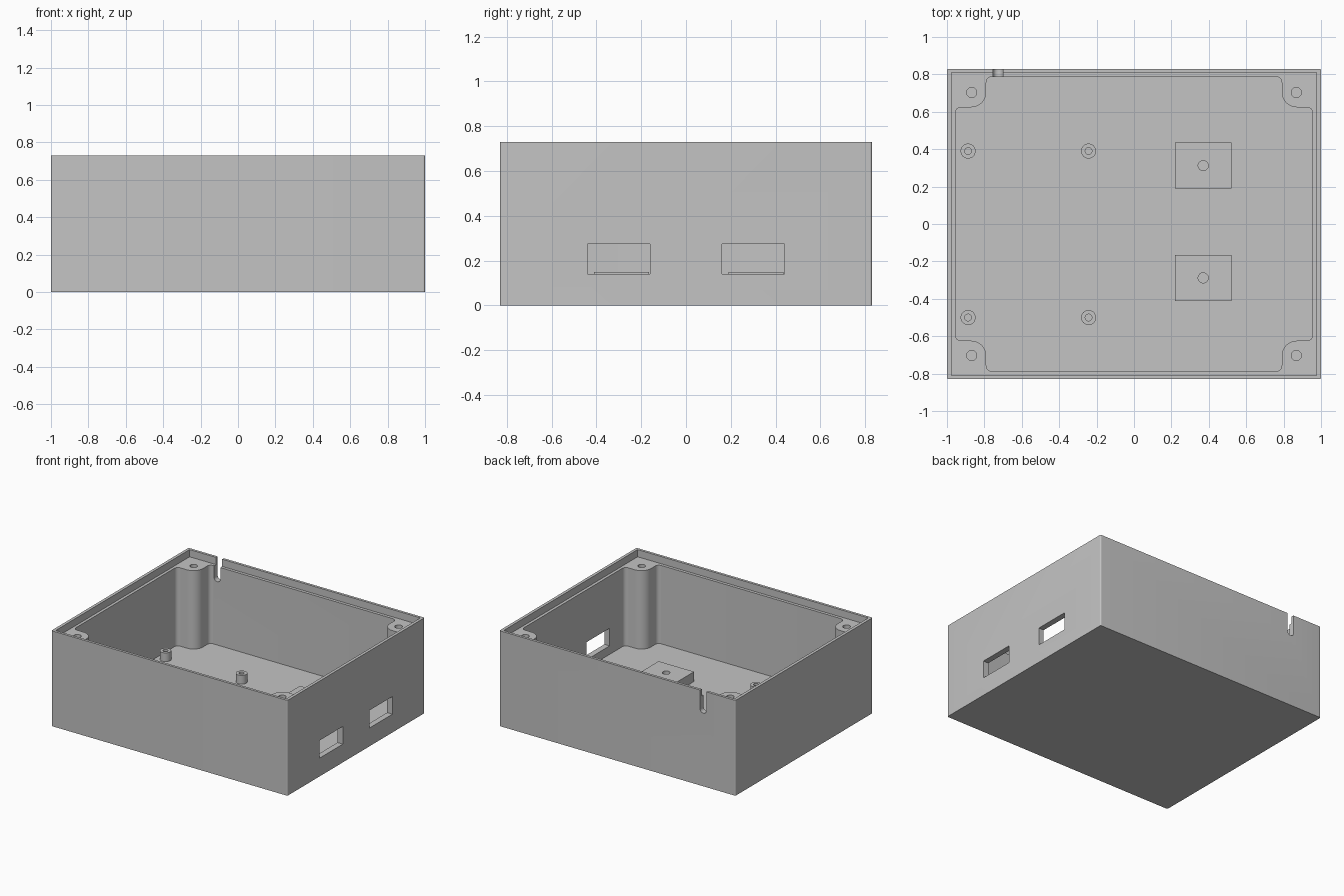
import bpy, bmesh, math
from mathutils import Vector

cube = bpy.data.objects.get("Cube")
if cube:
    bpy.data.objects.remove(cube, do_unlink=True)

grey = bpy.data.materials.new("grey plastic")
grey.use_nodes = True
grey.diffuse_color = (0.55, 0.55, 0.55, 1)
grey.node_tree.nodes["Principled BSDF"].inputs["Base Color"].default_value = (0.55, 0.55, 0.55, 1)

HEIGHT, FLOOR, LEDGE = 0.73, 0.075, 0.675


def rounded(corners, steps=8):
    """Round each (a, b, radius) corner of a right-angled outline."""
    out = []
    for i, (a, b, r) in enumerate(corners):
        p = Vector((a, b))
        if r == 0:
            out.append(p)
            continue
        u = (Vector(corners[i - 1][:2]) - p).normalized() * r
        v = (Vector(corners[(i + 1) % len(corners)][:2]) - p).normalized() * r
        for k in range(steps + 1):
            t = math.pi / 2 * k / steps
            out.append(p + u * (1 - math.sin(t)) + v * (1 - math.cos(t)))
    return out


def rectangle(a0, a1, b0, b1, r=0):
    return rounded([(a0, b0, r), (a1, b0, r), (a1, b1, r), (a0, b1, r)])


def circle(x, y, r, n=32):
    return [(x + r * math.cos(2 * math.pi * k / n), y + r * math.sin(2 * math.pi * k / n)) for k in range(n)]


def prism(name, outline, low, high, axis="z"):
    """Extrude an outline along an axis."""
    place = {"z": lambda a, b, h: (a, b, h),
             "y": lambda a, b, h: (a, h, b),
             "x": lambda a, b, h: (h, a, b)}[axis]
    bm = bmesh.new()
    face = bm.faces.new([bm.verts.new(place(a, b, low)) for a, b in outline])
    side = bmesh.ops.extrude_face_region(bm, geom=[face])
    shift = Vector(place(0, 0, high - low))
    bmesh.ops.translate(bm, vec=shift, verts=[g for g in side["geom"] if isinstance(g, bmesh.types.BMVert)])
    bmesh.ops.recalc_face_normals(bm, faces=bm.faces)
    mesh = bpy.data.meshes.new(name)
    bm.to_mesh(mesh)
    bm.free()
    mesh.materials.append(grey)
    obj = bpy.data.objects.new(name, mesh)
    bpy.context.collection.objects.link(obj)
    return obj


def finish(obj, cutters):
    """Subtract the cutters one by one, then shade."""
    bpy.ops.object.select_all(action="DESELECT")
    obj.select_set(True)
    bpy.context.view_layer.objects.active = obj
    for cutter in cutters:
        cutter.hide_render = True
        mod = obj.modifiers.new("cut", "BOOLEAN")
        mod.operation, mod.solver, mod.object = "DIFFERENCE", "EXACT", cutter
        bpy.ops.object.modifier_apply(modifier=mod.name)
        bpy.data.objects.remove(cutter, do_unlink=True)
    bpy.ops.object.shade_smooth_by_angle(angle=math.radians(35))


# Cavity outline: a rectangle with a rounded screw boss left standing in each corner
cavity = []
for sx, sy in ((1, 1), (-1, 1), (-1, -1), (1, -1)):
    corner = [(0.955 * sx, 0.624 * sy, 0.03), (0.79 * sx, 0.624 * sy, 0.08), (0.79 * sx, 0.787 * sy, 0.03)]
    cavity += corner if sx * sy > 0 else corner[::-1]

# Enclosure shell
shell = prism("enclosure_shell", rectangle(-1, 1, -0.83, 0.83, 0.01), 0, HEIGHT)
cuts = [prism("lid_recess_cutter", rectangle(-0.977, 0.977, -0.81, 0.81), LEDGE, 0.9),
        prism("cavity_cutter", rounded(cavity), FLOOR, 0.85)]

# Screw holes in the corner bosses
for sx in (-1, 1):
    for sy in (-1, 1):
        cuts.append(prism("screw_hole_cutter", circle(0.868 * sx, 0.703 * sy, 0.027), 0.35, 0.8))

# Two connector windows in one side wall
for y in (-0.30, 0.30):
    cuts.append(prism("window_cutter", rectangle(y - 0.14, y + 0.14, 0.14, 0.275), 0.9, 1.1, "x"))

# Round-bottomed cable notch in the back wall
notch = rounded([(-0.753, 0.56, 0.025), (-0.701, 0.56, 0.025), (-0.701, 0.95, 0), (-0.753, 0.95, 0)])
cuts.append(prism("notch_cutter", notch, 0.72, 0.95, "y"))
finish(shell, cuts)

# Hollow standoffs on the floor
for x in (-0.887, -0.243):
    for y in (-0.50, 0.39):
        post = prism("standoff", circle(x, y, 0.04), FLOOR - 0.01, 0.142)
        finish(post, [prism("standoff_hole_cutter", circle(x, y, 0.018, 24), FLOOR + 0.002, 0.2)])

# Square mounting pads with a central hole
for y in (-0.288, 0.312):
    pad = prism("mounting_pad", rectangle(0.22, 0.52, y - 0.123, y + 0.123), FLOOR - 0.01, 0.15)
    finish(pad, [prism("pad_hole_cutter", circle(0.37, y, 0.027), FLOOR + 0.002, 0.2)])
